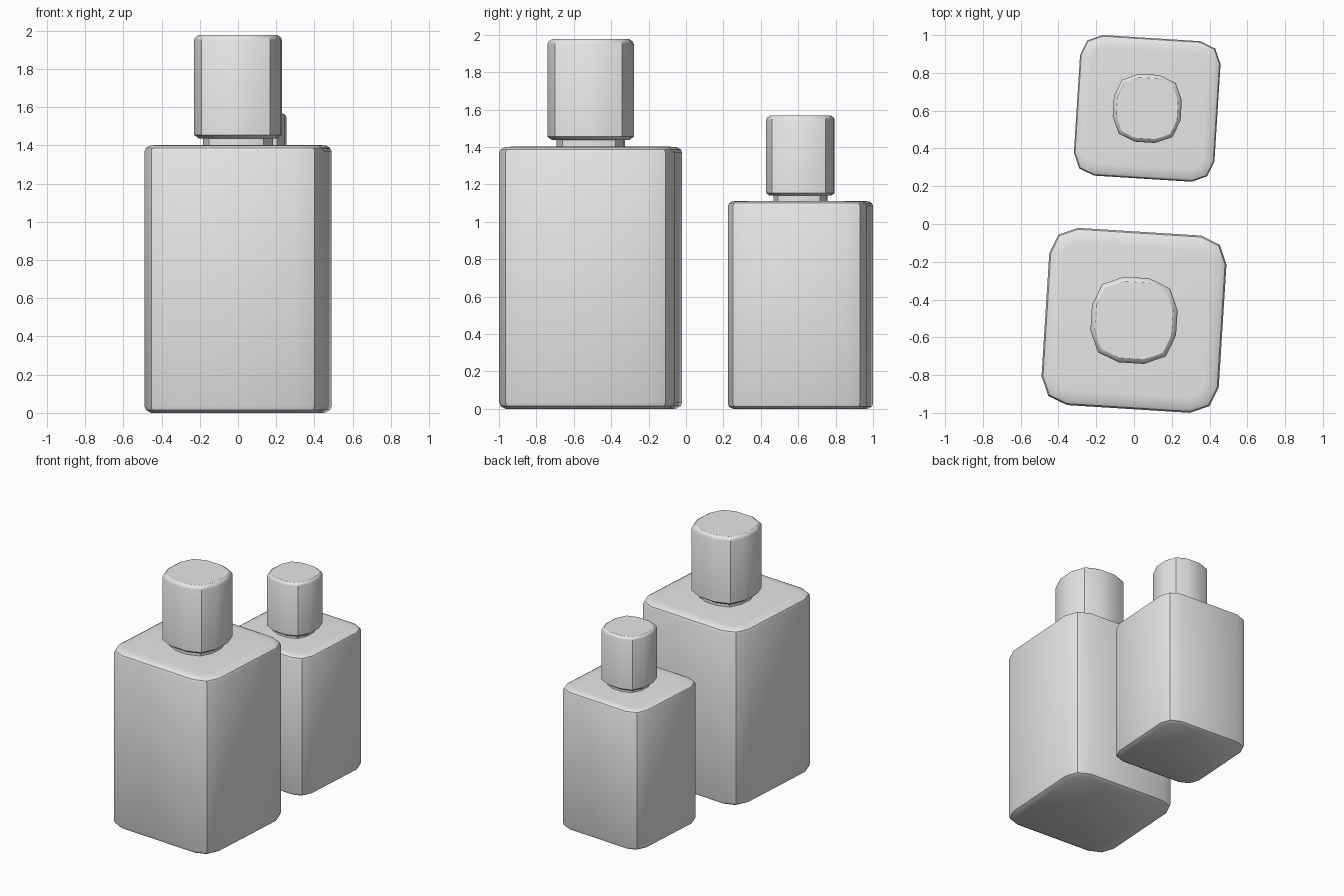
import bpy, bmesh, math

cube = bpy.data.objects.get("Cube")
if cube:
    bpy.data.objects.remove(cube, do_unlink=True)

GREY = (0.8, 0.8, 0.8, 1.0)
grey = bpy.data.materials.new("plain_light_grey")
grey.use_nodes = True
grey.diffuse_color = GREY
grey.node_tree.nodes["Principled BSDF"].inputs["Base Color"].default_value = GREY


def rounded_square(half, radius):
    """Square outline with three points on each rounded corner."""
    core = half - radius
    points = []
    for corner in range(4):
        turn = corner * math.pi / 2
        mid = turn + math.pi / 4
        cx = core * math.copysign(1, math.cos(mid))
        cy = core * math.copysign(1, math.sin(mid))
        for step in range(3):
            a = turn + step * math.pi / 4
            points.append((cx + radius * math.cos(a), cy + radius * math.sin(a)))
    return points


def loft(name, half, radius, profile, place):
    """Stack inset copies of the outline; profile holds (inset, height)."""
    bm = bmesh.new()
    rings = []
    for inset, z in profile:
        outline = rounded_square(half - inset, max(radius - inset, radius * 0.5))
        rings.append([bm.verts.new((x, y, z)) for x, y in outline])
    n = len(rings[0])
    for low, high in zip(rings, rings[1:]):
        for i in range(n):
            j = (i + 1) % n
            bm.faces.new((low[i], low[j], high[j], high[i]))
    bm.faces.new(rings[0][::-1])
    bm.faces.new(rings[-1])
    mesh = bpy.data.meshes.new(name)
    bm.to_mesh(mesh)
    bm.free()
    mesh.materials.append(grey)
    obj = bpy.data.objects.new(name, mesh)
    bpy.context.collection.objects.link(obj)
    x, y, size = place
    obj.location = (x, y, 0)
    obj.scale = (size, size, size)
    obj.rotation_euler.z = math.radians(-3.6)
    bpy.ops.object.select_all(action="DESELECT")
    obj.select_set(True)
    bpy.context.view_layer.objects.active = obj
    bpy.ops.object.shade_smooth_by_angle(angle=math.radians(32))


# Profiles shared by both bottles
BODY = [(0.035, 0), (0.008, 0.015), (0, 0.035),
        (0, 1.37), (0.008, 1.387), (0.03, 1.399), (0.08, 1.403)]
NECK = [(0, 1.39), (0, 1.45)]
CAP = [(0.025, 1.437), (0, 1.455), (0, 1.95), (0.008, 1.966), (0.025, 1.977)]

# Large bottle in front, small one behind
for label, place in (("large", (0, -0.51, 1)), ("small", (0.07, 0.612, 0.793))):
    loft(label + "_bottle_body", 0.47, 0.144, BODY, place)
    loft(label + "_bottle_neck", 0.18, 0.128, NECK, place)
    loft(label + "_bottle_cap", 0.227, 0.16, CAP, place)
